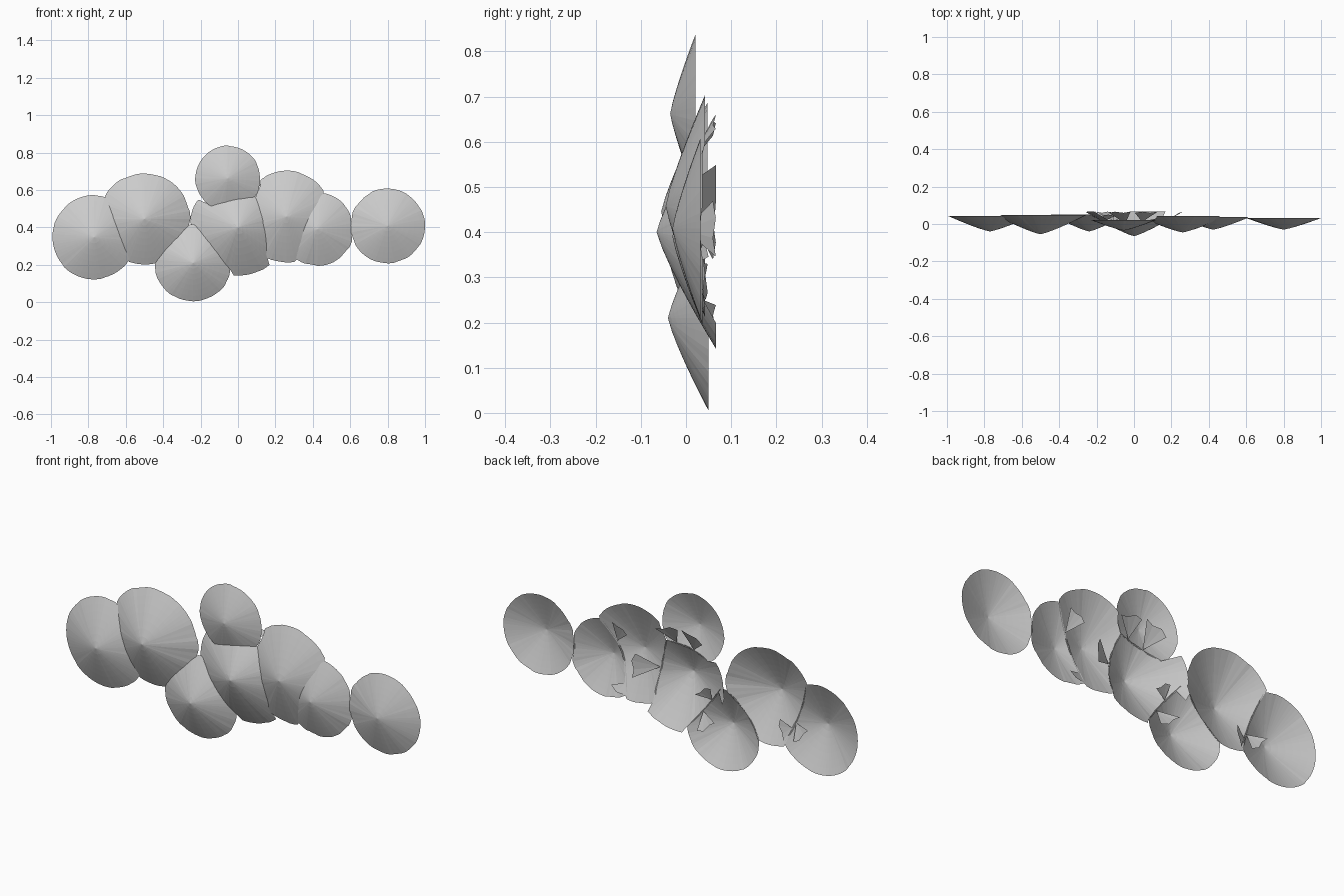
import bpy, bmesh, math, random

if "Cube" in bpy.data.objects:
    bpy.data.objects.remove(bpy.data.objects["Cube"])

random.seed(4)
SPOKES, RINGS = 72, 7

# name: centre x, centre z, radius, apex y, rim y, angles of loose flaps behind
DISCS = {
    "far_left_disc":    (-0.77, 0.347, 0.225, -0.040, 0.042, [-15]),
    "left_disc":        (-0.50, 0.445, 0.245, -0.055, 0.048, [222]),
    "middle_disc":      (0.00, 0.400, 0.262, -0.065, 0.066, [75, 108, 180, 232, 2]),
    "lower_disc":       (-0.24, 0.210, 0.207, -0.040, 0.050, [55]),
    "upper_disc":       (-0.055, 0.662, 0.175, -0.035, 0.021, []),
    "right_disc":       (0.26, 0.458, 0.245, -0.045, 0.042, [290]),
    "outer_right_disc": (0.425, 0.390, 0.195, -0.030, 0.037, [115]),
    "far_right_disc":   (0.80, 0.408, 0.200, -0.030, 0.032, []),
}


def depth(d, t):
    """Shallow dome-like cone profile; t runs 0 at apex to 1 at rim."""
    return d[3] + (d[4] - d[3]) * t ** 1.2


def point(d, a, t, scale=1.0):
    r = d[2] * t * scale
    return (d[0] + r * math.cos(a), depth(d, t), d[1] + r * math.sin(a))


def hidden(name, p):
    """True where another disc lies in front of this point."""
    for other, d in DISCS.items():
        if other != name:
            t = math.hypot(p[0] - d[0], p[2] - d[1]) / d[2]
            if t < 1 and depth(d, t) < p[1] - 0.002:
                return True
    return False


def reach(name, a):
    """How far a spoke runs before it meets the seam with a neighbour."""
    for i in range(1, 101):
        if hidden(name, point(DISCS[name], a, i / 100)):
            return i / 100
    return 1.0


for name, d in DISCS.items():
    bm = bmesh.new()
    apex = bm.verts.new(point(d, 0, 0))
    spokes = []
    scale = 1.0
    # radial spokes with a slightly stepped rim
    for k in range(SPOKES):
        a = math.tau * k / SPOKES
        if k % 3 == 0:
            scale = random.uniform(0.982, 1.005)
        end = reach(name, a)
        spokes.append([apex] + [bm.verts.new(point(d, a, end * j / RINGS, scale))
                                for j in range(1, RINGS + 1)])
    for k in range(SPOKES):
        s, n = spokes[k], spokes[(k + 1) % SPOKES]
        bm.faces.new((apex, s[1], n[1]))
        for j in range(1, RINGS):
            bm.faces.new((s[j], s[j + 1], n[j + 1], n[j]))
    # pointed flaps left over behind the seams
    for deg in d[5]:
        a = math.radians(deg)
        tip = bm.verts.new(point(d, a, min(reach(name, a), 0.75)))
        rim = [bm.verts.new(point(d, a + math.radians(o), 1.0 - 0.04 * (i % 2)))
               for i, o in enumerate((-14, -5, 5, 14))]
        for p, q in zip(rim, rim[1:]):
            bm.faces.new((tip, p, q))
    mesh = bpy.data.meshes.new(name)
    bm.to_mesh(mesh)
    bm.free()
    bpy.context.collection.objects.link(bpy.data.objects.new(name, mesh))
